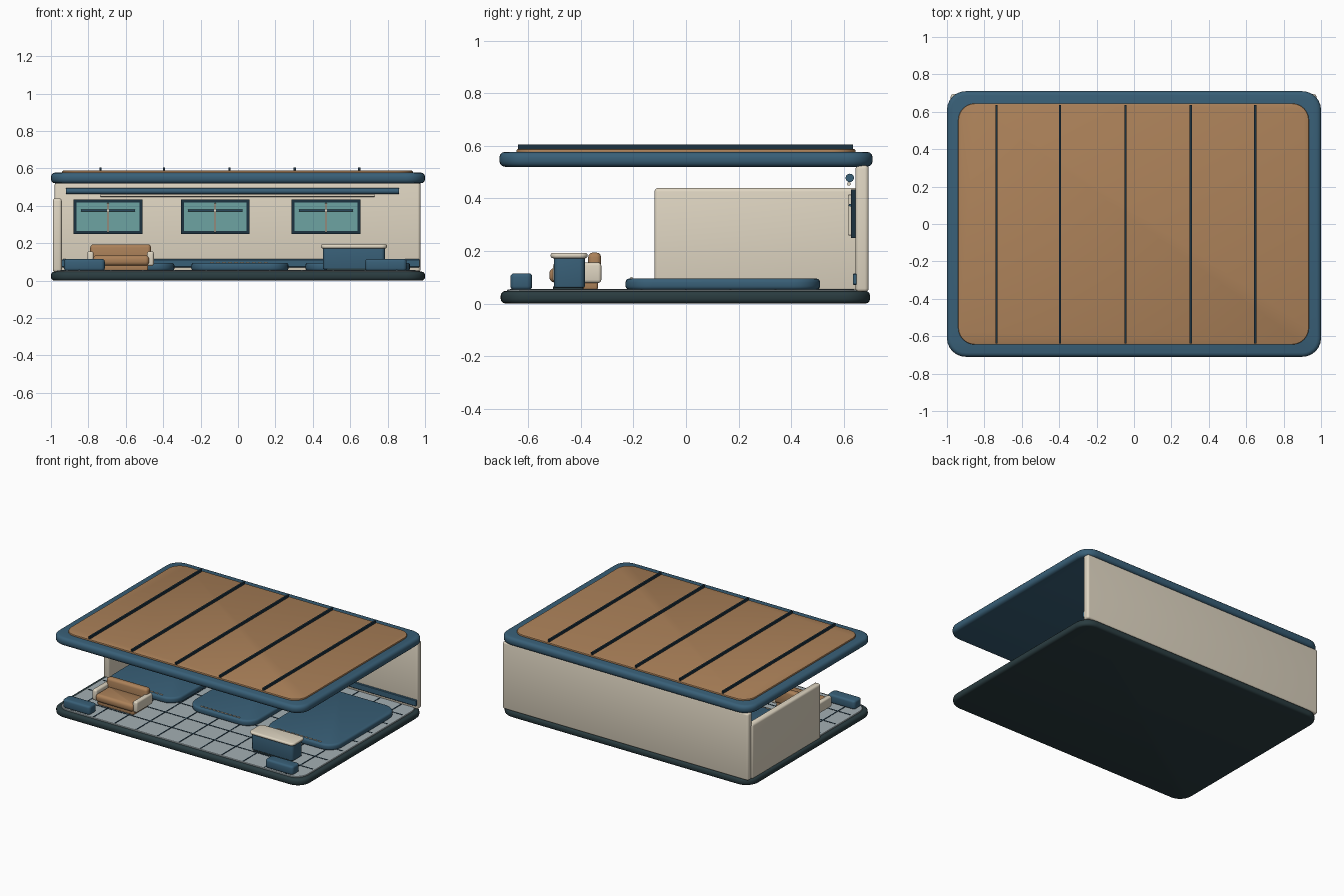
import bpy, bmesh, math
from mathutils import Vector

if "Cube" in bpy.data.objects:
    bpy.data.objects.remove(bpy.data.objects["Cube"])


def material(name, rgb):
    m = bpy.data.materials.new(name)
    m.use_nodes = True
    col = (*rgb, 1)
    m.diffuse_color = col
    bsdf = next(n for n in m.node_tree.nodes if n.type == 'BSDF_PRINCIPLED')
    bsdf.inputs["Base Color"].default_value = col
    bsdf.inputs["Roughness"].default_value = 0.7
    return m


BLUE = material("slate blue", (.040, .115, .185))
TAN = material("warm tan", (.41, .22, .10))
CREAM = material("cream", (.74, .67, .54))
BASE = material("dark slate", (.023, .045, .051))
TILE = material("tile grey", (.37, .43, .45))
GLASS = material("teal glass", (.155, .37, .36))
NAVY = material("dark navy", (.012, .032, .051))


def finish(name, bm, mat):
    me = bpy.data.meshes.new(name)
    bm.to_mesh(me)
    bm.free()
    ob = bpy.data.objects.new(name, me)
    bpy.context.collection.objects.link(ob)
    me.materials.append(mat)
    bpy.ops.object.select_all(action='DESELECT')
    ob.select_set(True)
    bpy.context.view_layer.objects.active = ob
    bpy.ops.object.shade_smooth_by_angle(angle=math.radians(40))
    return ob


def box(name, mat, x, y, z, corner=0, rim=0, segs=3):
    """Box from (min, max) ranges; corner rounds the plan, rim rounds top and bottom."""
    bm = bmesh.new()
    bmesh.ops.create_cube(bm, size=1)
    for v in bm.verts:
        v.co = Vector([(r[0] + r[1]) / 2 + c * (r[1] - r[0]) for r, c in zip((x, y, z), v.co)])
    if corner:
        upright = [e for e in bm.edges if abs(e.verts[0].co.z - e.verts[1].co.z) > 1e-5]
        bmesh.ops.bevel(bm, geom=upright, offset=corner, segments=6, profile=.5, affect='EDGES')
    if rim:
        rims = [e for e in bm.edges if abs(e.verts[0].co.z - e.verts[1].co.z) < 1e-5
                and e.calc_face_angle(0) > 1]
        bmesh.ops.bevel(bm, geom=rims, offset=rim, segments=segs, profile=.5, affect='EDGES')
    return finish(name, bm, mat)


def rod(name, mat, x, y, z, radius):
    """Round bar along x."""
    bm = bmesh.new()
    bmesh.ops.create_cone(bm, cap_ends=True, segments=16, radius1=radius, radius2=radius,
                          depth=x[1] - x[0])
    for v in bm.verts:
        v.co = Vector((v.co.z + (x[0] + x[1]) / 2, y + v.co.x, z + v.co.y))
    return finish(name, bm, mat)


# Floor slab, tiled surface and joints
box("floor_slab", BASE, (-1, 1), (-.705, .7), (0, .048), .1, .018)
box("tile_floor", TILE, (-.97, .97), (-.68, .68), (.045, .054), .09, .003, 1)
for i in range(-5, 6):
    box("tile_joint_across", NAVY, (i * .17 - .004, i * .17 + .004), (-.67, .64), (.05, .056))
for i in range(-3, 4):
    box("tile_joint_along", NAVY, (-.95, .95), (i * .17 - .004, i * .17 + .004), (.05, .056))

# Walls
box("back_wall", CREAM, (-.98, .975), (.645, .695), (.045, .525), .015, .012)
box("side_wall", CREAM, (-.99, -.942), (-.12, .66), (.045, .44), .015, .015)
box("baseboard", BLUE, (-.94, .97), (.635, .655), (.07, .115), 0, .004, 1)

# Windows: frame, glass and crossbars
for cx in (-.695, -.122, .47):
    w = .184
    for side in (-1, 1):
        edge = cx + side * (w - .008)
        box("window_jamb", NAVY, (edge - .008, edge + .008), (.628, .65), (.25, .433))
        rail = .3415 + side * .0835
        box("window_rail", NAVY, (cx - w, cx + w), (.628, .65), (rail - .008, rail + .008))
    box("window_glass", GLASS, (cx - w + .01, cx + w - .01), (.636, .65), (.256, .427))
    box("window_mullion", CREAM, (cx - .005, cx + .005), (.617, .637), (.258, .415), 0, .002, 1)
    rod("window_bar", BLUE, (cx - .145, cx + .145), .624, .374, .005)

# Rails above the windows
rod("awning_roll", BLUE, (-.92, .86), .623, .478, .016)
rod("light_tube", CREAM, (-.735, .73), .62, .455, .007)

# Roof with raised deck and ribs
box("roof", BLUE, (-1, 1), (-.71, .71), (.52, .577), .1, .022)
box("roof_deck", TAN, (-.94, .935), (-.645, .645), (.57, .588), .09, .006, 2)
for x in (-.735, -.395, -.045, .303, .648):
    box("roof_rib", NAVY, (x - .006, x + .006), (-.64, .635), (.58, .605))

# Raised floor pads with a dashed front trim
for x0, x1 in ((-.91, -.34), (-.25, .27), (.36, .92)):
    box("floor_pad", BLUE, (x0, x1), (-.23, .51), (.052, .095), .1, .014)
    start, step = x0 + .1, (x1 - x0 - .2) / 10
    for i in range(10):
        a = start + i * step
        box("pad_trim", CREAM, (a, a + step * .65), (-.212, -.204), (.09, .1))

# Sofa
box("sofa_base", TAN, (-.77, -.48), (-.5, -.335), (.052, .09), .01, .008)
box("sofa_seat", TAN, (-.775, -.475), (-.52, -.36), (.08, .135), .02, .02)
box("sofa_back", TAN, (-.79, -.465), (-.372, -.323), (.085, .194), .018, .018)
for x in (-.79, -.468):
    box("sofa_arm", CREAM, (x - .018, x + .018), (-.505, -.322), (.078, .156), .012, .012)

# Counter
box("counter_plinth", BASE, (.47, .77), (-.505, -.39), (.052, .065), .015)
box("counter_body", BLUE, (.455, .785), (-.502, -.385), (.06, .177), .02, .006)
box("counter_top", CREAM, (.443, .797), (-.515, -.374), (.172, .193), .03, .009)

# Low benches along the open front
for x0, x1 in ((-.93, -.712), (.68, .902)):
    box("front_bench", BLUE, (x0, x1), (-.668, -.585), (.052, .115), .02, .014)
